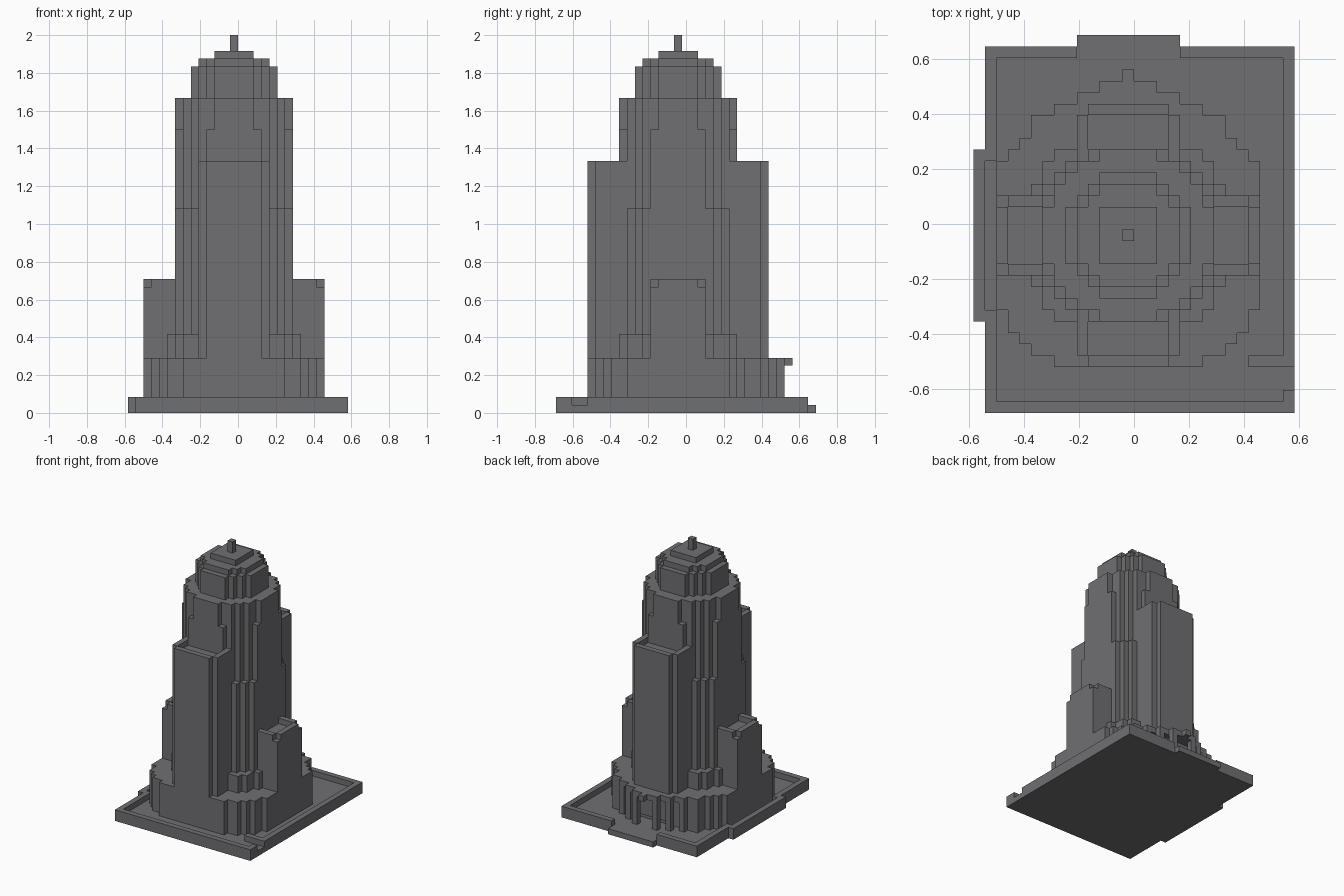
import bpy
import bmesh

if "Cube" in bpy.data.objects:
    bpy.data.objects.remove(bpy.data.objects["Cube"], do_unlink=True)

# One block is the unit; the tower axis is slightly off the plot centre
BLOCK = 1 / 24
OFFSET_X, OFFSET_Y = -0.5, -1

stone = bpy.data.materials.new("dark grey stone")
stone.use_nodes = True
colour = (0.162, 0.158, 0.165, 1)
stone.diffuse_color = colour
stone.node_tree.nodes["Principled BSDF"].inputs["Base Color"].default_value = colour


def finish(name, bm):
    bmesh.ops.recalc_face_normals(bm, faces=bm.faces)
    mesh = bpy.data.meshes.new(name)
    bm.to_mesh(mesh)
    bm.free()
    mesh.materials.append(stone)
    obj = bpy.data.objects.new(name, mesh)
    bpy.context.collection.objects.link(obj)
    return obj


def add_prism(bm, outline, z0, z1):
    verts = [bm.verts.new(((x + OFFSET_X) * BLOCK, (y + OFFSET_Y) * BLOCK, z0 * BLOCK))
             for x, y in outline]
    base = bm.faces.new(verts)
    ext = bmesh.ops.extrude_face_region(bm, geom=[base], use_keep_orig=True)
    top = [g for g in ext["geom"] if isinstance(g, bmesh.types.BMVert)]
    bmesh.ops.translate(bm, verts=top, vec=(0, 0, (z1 - z0) * BLOCK))


def boxes(name, parts):
    bm = bmesh.new()
    for x0, x1, y0, y1, z0, z1 in parts:
        add_prism(bm, [(x0, y0), (x1, y0), (x1, y1), (x0, y1)], z0, z1)
    return finish(name, bm)


def stepped_disc(name, rows, z0, z1, back=None):
    """Blocky round storey; rows hold (distance from axis, half width)."""
    back = back or rows
    bands = [(-rows[0][0], back[0][0], rows[0][1])]
    for (inner, _), (outer, half) in zip(rows, rows[1:]):
        bands.insert(0, (-outer, -inner, half))
    for (inner, _), (outer, half) in zip(back, back[1:]):
        bands.append((inner, outer, half))
    right = [(h, y) for y0, y1, h in bands for y in (y0, y1)]
    left = [(-x, y) for x, y in reversed(right)]
    bm = bmesh.new()
    add_prism(bm, right + left, z0, z1)
    return finish(name, bm)


# Plot slab with a side bay and a low back step
boxes("plot_slab", [
    (-12.5, 14.5, -15.5, 16.5, 0, 1),
    (-13.5, -12.5, -7.5, 7.5, 0, 1),
    (-4.5, 4.5, 16.5, 17.5, 0, 1)])

# Low wall round the plot, open at the back step and front corner path
boxes("plot_wall", [
    (-12.5, 14.5, -15.5, -14.5, 1, 2),
    (13.5, 14.5, -14.5, -13.5, 1, 2),
    (13.5, 14.5, -11.5, 16.5, 1, 2),
    (10.5, 13.5, -11.5, -10.5, 1, 2),
    (-12.5, -4.5, 15.5, 16.5, 1, 2),
    (4.5, 13.5, 15.5, 16.5, 1, 2),
    (-12.5, -11.5, -14.5, -6.5, 1, 2),
    (-12.5, -11.5, 6.5, 15.5, 1, 2),
    (-13.5, -12.5, -7.5, 7.5, 1, 2)])

# Round podium
stepped_disc("podium",
             [(6.5, 11.5), (8.5, 10.5), (9.5, 9.5), (10.5, 8.5), (11.5, 6.5)], 1, 7,
             back=[(6.5, 11.5), (7.5, 10.5), (8.5, 9.5), (10.5, 8.5)])

# Back entrance: stepped roof on pillars with a small canopy over the door
porch_rows = [(11.5, 6.5), (12.5, 4.5), (13.5, 2.5)]
porch = [(-h, h, y - 1, y, 6, 7) for y, h in porch_rows]
porch.append((-0.5, 0.5, 13.5, 14.5, 6, 7))
boxes("porch_roof", porch)
pillars = []
for side in (-1, 1):
    for y, h in porch_rows:
        x = side * (h - 0.5)
        pillars.append((x - 0.5, x + 0.5, y - 1, y, 1, 6))
boxes("porch_pillars", pillars)

# Storeys of the tower, from the lowest setback to the crown
stepped_disc("lower_setback", [(4.5, 8.5), (6.5, 7.5), (7.5, 6.5), (8.5, 4.5)], 7, 10)
stepped_disc("middle_setback", [(4.5, 7.5), (5.5, 6.5), (6.5, 5.5), (7.5, 4.5)], 10, 26)
stepped_disc("upper_shaft", [(3.5, 7.5), (4.5, 6.5), (5.5, 5.5), (6.5, 4.5), (7.5, 3.5)], 26, 36)
stepped_disc("shaft_top", [(2.5, 7.5), (4.5, 6.5), (5.5, 5.5), (6.5, 4.5), (7.5, 2.5)], 36, 40)
stepped_disc("crown_drum", [(2.5, 5.5), (3.5, 4.5), (4.5, 3.5), (5.5, 2.5)], 40, 44)
stepped_disc("crown_step", [(2.5, 4.5), (3.5, 3.5), (4.5, 2.5)], 44, 45)
boxes("crown_cap", [(-2.5, 2.5, -2.5, 2.5, 45, 46)])
boxes("mast", [(-0.5, 0.5, -0.5, 0.5, 46, 48)])


def span(a, b, side):
    return (a, b) if side > 0 else (-b, -a)


# Tall wings at front and back, each with a parapet round a sunken roof
for side, name in ((-1, "front_wing"), (1, "back_wing")):
    body, bay = span(4, 10.5, side), span(10.5, 11.5, side)
    boxes(name, [
        (-4.5, 4.5, *body, 2, 31),
        (-3.5, 3.5, *bay, 2, 32),
        (-4.5, -3.5, *body, 31, 32),
        (3.5, 4.5, *body, 31, 32)])

# Short wings at both sides, with notched parapet corners
for side, name in ((-1, "right_wing"), (1, "left_wing")):
    body, end = span(6, 11.5, side), span(10.5, 11.5, side)
    rail = span(6, 10.5, side)
    boxes(name, [
        (*body, -3.5, 3.5, 2, 16),
        (*end, -2.5, 2.5, 16, 17),
        (*rail, -3.5, -2.5, 16, 17),
        (*rail, 2.5, 3.5, 16, 17)])
